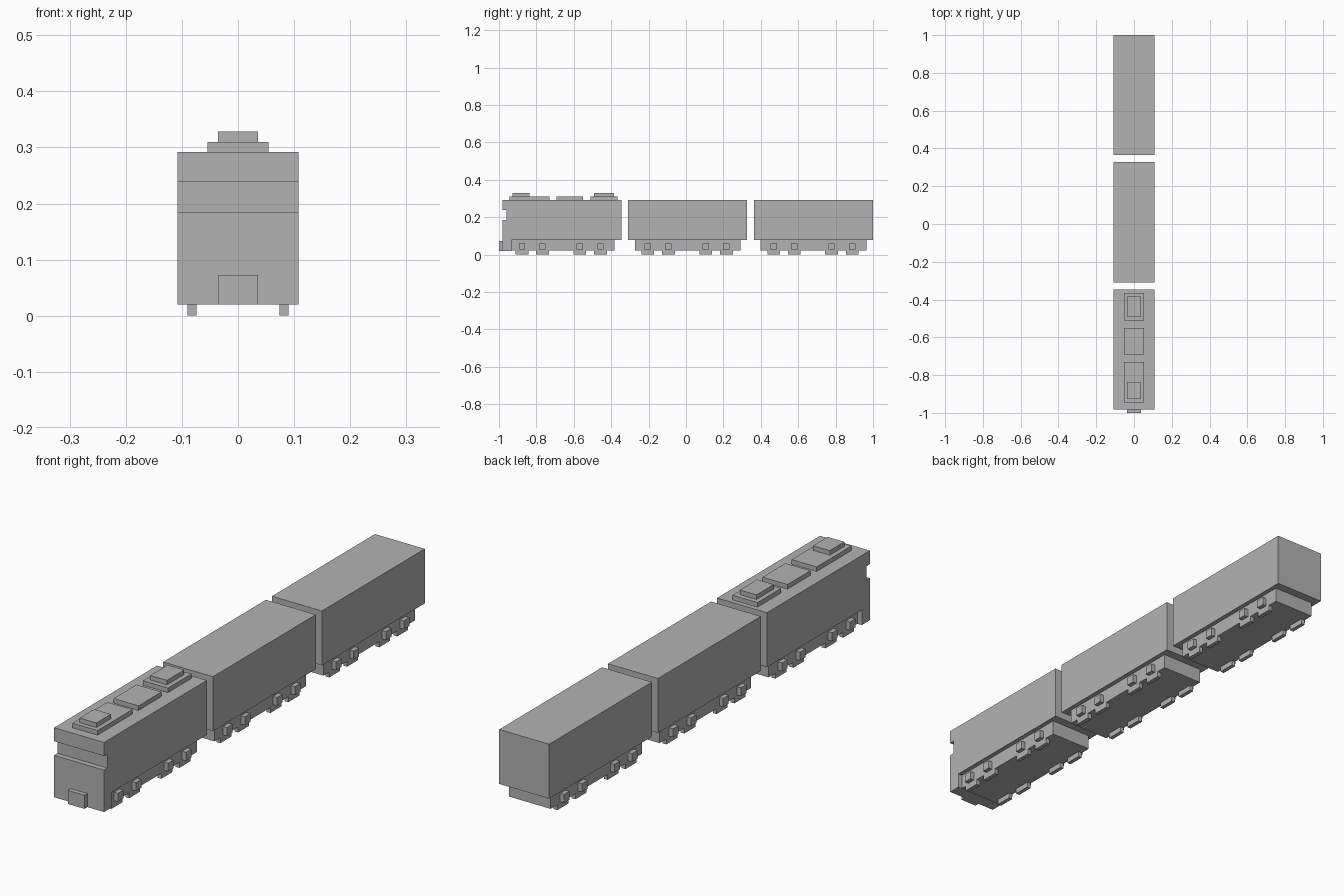
import bpy
import bmesh

default_cube = bpy.data.objects.get("Cube")
if default_cube:
    bpy.data.objects.remove(default_cube, do_unlink=True)

GREY = (0.45, 0.45, 0.45, 1.0)
grey = bpy.data.materials.new("plain_grey")
grey.use_nodes = True
grey.diffuse_color = GREY
grey.node_tree.nodes["Principled BSDF"].inputs["Base Color"].default_value = GREY


def extrude_profile(name, profile, x0, x1):
    """Flat-sided solid from a (y, z) outline swept along x."""
    bm = bmesh.new()
    face = bm.faces.new([bm.verts.new((x0, y, z)) for y, z in profile])
    swept = bmesh.ops.extrude_face_region(bm, geom=[face])["geom"]
    moved = [v for v in swept if isinstance(v, bmesh.types.BMVert)]
    bmesh.ops.translate(bm, verts=moved, vec=(x1 - x0, 0, 0))
    bmesh.ops.recalc_face_normals(bm, faces=bm.faces)
    mesh = bpy.data.meshes.new(name)
    bm.to_mesh(mesh)
    bm.free()
    mesh.materials.append(grey)
    obj = bpy.data.objects.new(name, mesh)
    bpy.context.collection.objects.link(obj)
    return obj


def box(name, x0, x1, y0, y1, z0, z1):
    outline = [(y0, z0), (y1, z0), (y1, z1), (y0, z1)]
    return extrude_profile(name, outline, x0, x1)


HALF_WIDTH = 0.108
HALF_LENGTH = 0.318
FLOOR = 0.079
ROOF = 0.292
CHASSIS_HALF = 0.09
CHASSIS_BOTTOM = 0.021
PITCH = 0.673
ENGINE_Y = -0.664


def running_gear(name, centre):
    # Narrow underframe
    box(name + "_chassis", -CHASSIS_HALF, CHASSIS_HALF,
        centre - 0.283, centre + 0.283, CHASSIS_BOTTOM, FLOOR)
    # Wheel feet and axle boxes on both sides
    for i, offset in enumerate((-0.213, -0.103, 0.096, 0.207)):
        y = centre + offset
        for side, s in (("left", 1), ("right", -1)):
            part = f"{name}_{side}_{i + 1}"
            box(part + "_wheel", s * 0.074, s * CHASSIS_HALF,
                y - 0.034, y + 0.034, 0, CHASSIS_BOTTOM + 0.004)
            box(part + "_axle_box", s * CHASSIS_HALF, s * 0.107,
                y - 0.017, y + 0.017, 0.026, 0.059)


# Engine body with windscreen slot and deep nose apron
front = ENGINE_Y - HALF_LENGTH
back = ENGINE_Y + HALF_LENGTH
apron_back = front + 0.05
slot = front + 0.021
extrude_profile("engine_body", [
    (front, CHASSIS_BOTTOM - 0.001), (apron_back, CHASSIS_BOTTOM - 0.001),
    (apron_back, FLOOR), (back, FLOOR), (back, ROOF), (front, ROOF),
    (front, 0.239), (slot, 0.239), (slot, 0.184), (front, 0.184),
], -HALF_WIDTH, HALF_WIDTH)
running_gear("engine", ENGINE_Y)
box("front_coupler", -0.036, 0.036, -1, front, 0.02, 0.073)

# Stepped roof units
for name, y0, y1 in (("front", -0.945, -0.73),
                     ("middle", -0.692, -0.55),
                     ("rear", -0.51, -0.365)):
    box(name + "_roof_plate", -0.054, 0.054, y0, y1, ROOF, 0.31)
for name, y0, y1 in (("front", -0.927, -0.837), ("rear", -0.491, -0.384)):
    box(name + "_roof_vent", -0.036, 0.036, y0, y1, 0.31, 0.328)

# Two plain carriages
for n in (1, 2):
    centre = ENGINE_Y + n * PITCH
    name = f"carriage_{n}"
    box(name + "_body", -HALF_WIDTH, HALF_WIDTH,
        centre - HALF_LENGTH, centre + HALF_LENGTH, FLOOR, ROOF)
    running_gear(name, centre)
